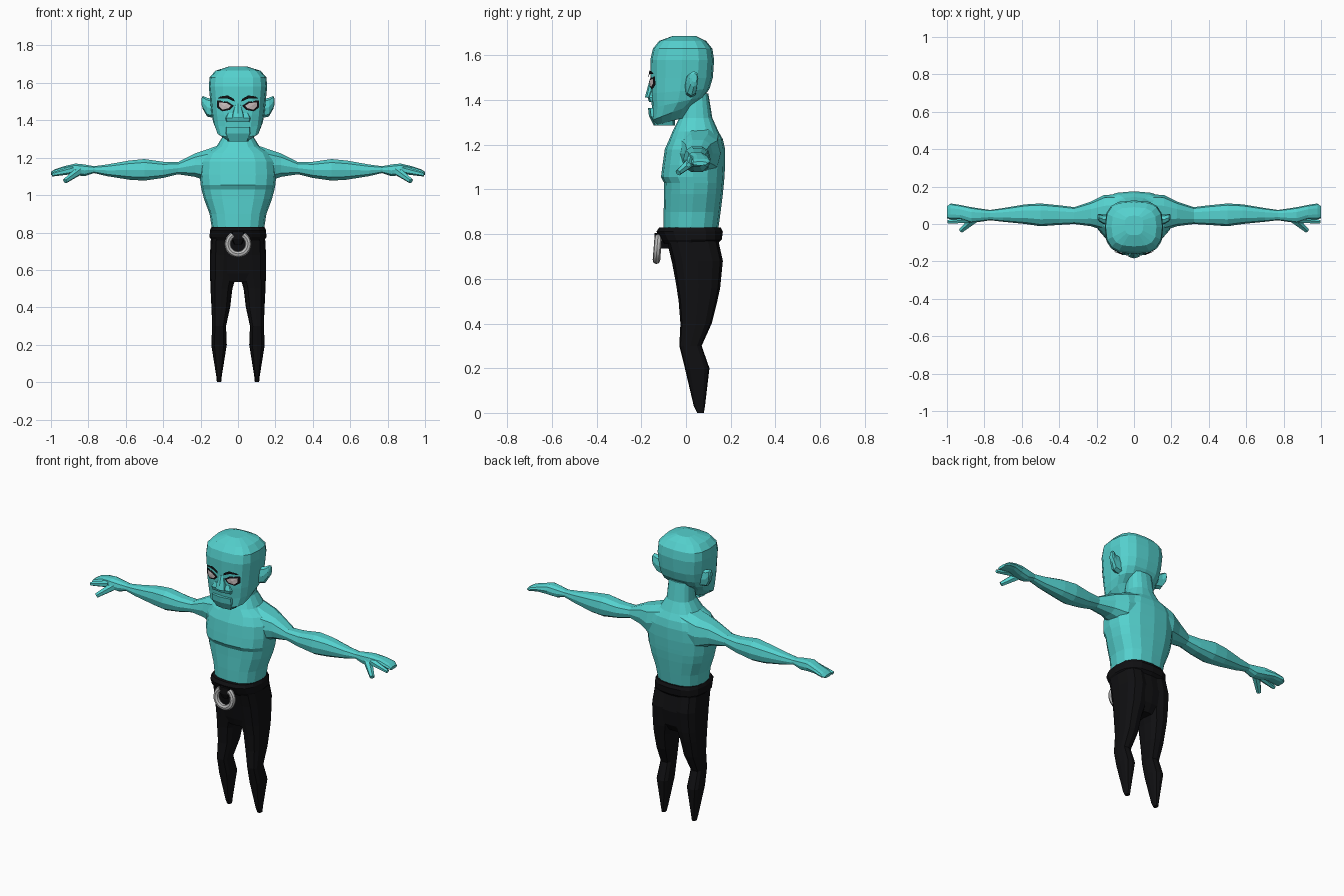
import bpy, bmesh, math
from mathutils import Vector
from mathutils.bvhtree import BVHTree

if "Cube" in bpy.data.objects:
    bpy.data.objects.remove(bpy.data.objects["Cube"])


def material(name, r, g, b):
    m = bpy.data.materials.new(name)
    m.use_nodes = True
    m.diffuse_color = (r, g, b, 1)
    m.node_tree.nodes["Principled BSDF"].inputs["Base Color"].default_value = (r, g, b, 1)
    return m


SKIN = material("teal skin", 0.09, 0.64, 0.62)
BLACK = material("black cloth", 0.005, 0.005, 0.006)
METAL = material("grey metal", 0.5, 0.5, 0.5)
EYE = material("eye white", 0.6, 0.52, 0.52)


def finish(bm, name, mat):
    bmesh.ops.recalc_face_normals(bm, faces=bm.faces)
    me = bpy.data.meshes.new(name)
    bm.to_mesh(me)
    bm.free()
    me.materials.append(mat)
    ob = bpy.data.objects.new(name, me)
    bpy.context.collection.objects.link(ob)
    return ob


def loft(name, rows, mat, axis="z", side=1, n=12, power=0.8):
    """Rows are (position, a_min, a_max, b_min, b_max, tilt); a, b are the other axes."""
    bm = bmesh.new()
    rings = []
    for pos, a0, a1, b0, b1, *tilt in rows:
        ring = []
        for i in range(n):
            t = math.tau * i / n
            u, v = [math.copysign(abs(f) ** power if abs(f) > 1e-6 else 0, f)
                    for f in (math.cos(t), math.sin(t))]
            a = (a0 + a1 + u * (a1 - a0)) / 2
            b = (b0 + b1 + v * (b1 - b0)) / 2
            p = pos + (tilt[0] * v if tilt else 0)
            co = (side * a, b, p) if axis == "z" else (side * p, a, b)
            ring.append(bm.verts.new(co))
        rings.append(ring)
    for lo, hi in zip(rings, rings[1:]):
        for i in range(n):
            j = (i + 1) % n
            bm.faces.new((lo[i], lo[j], hi[j], hi[i]))
    bm.faces.new(rings[0])
    bm.faces.new(rings[-1])
    return finish(bm, name, mat)


def tapered(rows):
    """Expand (z, half_width, y_front, y_back, tilt) rows centred on x = 0."""
    return [(z, -w, w, *rest) for z, w, *rest in rows]


def stick(name, start, end, r0, r1, mat):
    """Faceted finger between two points."""
    a, b = Vector(start), Vector(end)
    bm = bmesh.new()
    bmesh.ops.create_cone(bm, cap_ends=True, segments=6, radius1=r0, radius2=r1,
                          depth=(b - a).length)
    bmesh.ops.rotate(bm, verts=bm.verts, matrix=(b - a).to_track_quat("Z", "Y").to_matrix())
    bmesh.ops.translate(bm, verts=bm.verts, vec=(a + b) / 2)
    return finish(bm, name, mat)


# Torso and neck, with a chest shelf
loft("torso", tapered([
    (0.79, 0.135, -0.10, 0.14), (0.90, 0.152, -0.10, 0.155), (0.98, 0.182, -0.098, 0.165),
    (1.03, 0.195, -0.098, 0.17), (1.055, 0.2, -0.112, 0.172), (1.11, 0.205, -0.105, 0.175),
    (1.18, 0.2, -0.095, 0.175), (1.225, 0.175, -0.075, 0.165), (1.26, 0.115, -0.06, 0.145),
    (1.32, 0.078, -0.03, 0.118), (1.43, 0.07, -0.01, 0.1)]), SKIN, n=16)

# Head: jaw tilts up towards the nape
head = loft("head", tapered([
    (1.305, 0.065, -0.14, 0.0, 0.018), (1.345, 0.115, -0.152, 0.03, 0.035),
    (1.39, 0.133, -0.152, 0.08, 0.025), (1.44, 0.142, -0.158, 0.105, 0.01),
    (1.50, 0.148, -0.16, 0.12), (1.58, 0.156, -0.16, 0.126), (1.63, 0.152, -0.148, 0.118),
    (1.665, 0.12, -0.12, 0.09), (1.687, 0.05, -0.06, 0.045)]), SKIN, n=16, power=0.68)

# Nose, upper lip and chin
loft("nose", tapered([(1.412, 0.035, -0.184, -0.1), (1.435, 0.032, -0.178, -0.1),
                      (1.49, 0.015, -0.163, -0.1)]), SKIN, n=8, power=0.6)
loft("upper_lip", tapered([(1.392, 0.07, -0.165, -0.08), (1.412, 0.075, -0.172, -0.08),
                           (1.44, 0.06, -0.162, -0.08)]), SKIN, n=8, power=0.5)
loft("chin", tapered([(1.287, 0.055, -0.145, -0.05), (1.33, 0.075, -0.166, -0.05),
                      (1.365, 0.072, -0.17, -0.05)]), SKIN, n=8, power=0.5)

# Face markings laid onto the head surface
tree = BVHTree.FromPolygons([v.co for v in head.data.vertices],
                            [p.vertices for p in head.data.polygons])


def face_plate(name, outline, side, lift, mat):
    bm = bmesh.new()

    def on_face(x, z):
        hit = tree.ray_cast(Vector((side * x, -1, z)), Vector((0, 1, 0)))[0]
        return bm.verts.new((side * x, hit.y - lift, z))

    pts = [on_face(*p) for p in outline]
    mid = on_face(*[sum(c) / len(outline) for c in zip(*outline)])
    for a, b in zip(pts, pts[1:] + pts[:1]):
        bm.faces.new((a, b, mid) if side < 0 else (b, a, mid))
    me = bpy.data.meshes.new(name)
    bm.to_mesh(me)
    bm.free()
    me.materials.append(mat)
    bpy.context.collection.objects.link(bpy.data.objects.new(name, me))


for side, label in ((1, "left"), (-1, "right")):
    face_plate(label + "_eye_outline", [(0.022, 1.478), (0.055, 1.5), (0.112, 1.507),
               (0.112, 1.468), (0.085, 1.448), (0.045, 1.455)], side, 0.005, BLACK)
    face_plate(label + "_eye", [(0.038, 1.478), (0.06, 1.492), (0.102, 1.496),
               (0.1, 1.472), (0.082, 1.457), (0.05, 1.464)], side, 0.009, EYE)
    face_plate(label + "_brow", [(0.018, 1.5), (0.05, 1.517), (0.11, 1.516),
               (0.095, 1.527), (0.055, 1.533), (0.022, 1.514)], side, 0.009, BLACK)

    # Ear
    loft(label + "_ear", [(0.12, -0.01, 0.05, 1.41, 1.51), (0.165, 0.0, 0.05, 1.42, 1.52),
         (0.188, 0.015, 0.055, 1.46, 1.53), (0.194, 0.025, 0.05, 1.48, 1.52)],
         SKIN, "x", side, 8)

    # Arm from shoulder to mitten-like hand
    loft(label + "_arm", [
        (0.06, -0.03, 0.16, 1.08, 1.285), (0.16, -0.035, 0.155, 1.07, 1.25),
        (0.23, -0.012, 0.12, 1.095, 1.225), (0.32, 0.0, 0.09, 1.11, 1.178),
        (0.40, -0.005, 0.1, 1.09, 1.18), (0.50, -0.012, 0.11, 1.075, 1.195),
        (0.58, 0.0, 0.105, 1.08, 1.187), (0.70, 0.012, 0.085, 1.1, 1.165),
        (0.77, 0.02, 0.075, 1.117, 1.155), (0.82, 0.012, 0.082, 1.1, 1.165),
        (0.87, 0.005, 0.09, 1.105, 1.17), (0.93, 0.025, 0.102, 1.115, 1.155),
        (0.98, 0.025, 0.11, 1.11, 1.138), (1.0, 0.03, 0.095, 1.108, 1.125)], SKIN, "x", side, 10)
    stick(label + "_thumb", (side * 0.85, 0.03, 1.13), (side * 0.925, -0.035, 1.075),
          0.025, 0.014, SKIN)
    stick(label + "_finger", (side * 0.88, 0.025, 1.135), (side * 0.995, 0.012, 1.11),
          0.022, 0.011, SKIN)

    # Trouser leg tapering to a narrow foot
    loft(label + "_leg", [
        (0.0, 0.09, 0.113, 0.05, 0.08), (0.03, 0.087, 0.116, 0.035, 0.085),
        (0.2, 0.06, 0.143, -0.005, 0.105), (0.3, 0.064, 0.138, -0.03, 0.07),
        (0.4, 0.042, 0.142, -0.025, 0.115), (0.5, 0.03, 0.147, -0.033, 0.14),
        (0.56, 0.012, 0.149, -0.042, 0.153), (0.68, 0.0, 0.15, -0.062, 0.165),
        (0.77, 0.0, 0.145, -0.085, 0.145)], BLACK, "z", side, 12, 0.75)

# Trouser seat and belt
loft("trouser_seat", tapered([
    (0.535, 0.08, -0.03, 0.12), (0.58, 0.14, -0.045, 0.15), (0.67, 0.148, -0.062, 0.162),
    (0.78, 0.143, -0.088, 0.14)]), BLACK, n=16, power=0.75)
loft("belt", tapered([
    (0.757, 0.14, -0.1, 0.142), (0.775, 0.152, -0.113, 0.16), (0.812, 0.15, -0.132, 0.165),
    (0.83, 0.142, -0.12, 0.155)]), BLACK, n=16, power=0.75)
loft("belt_loop", tapered([(0.735, 0.02, -0.13, -0.07), (0.765, 0.034, -0.142, -0.07),
                           (0.805, 0.034, -0.142, -0.07)]), BLACK, n=8, power=0.5)

# Open metal ring hanging from the belt
curve = bpy.data.curves.new("belt_ring", "CURVE")
curve.dimensions = "3D"
curve.bevel_depth = 0.017
curve.bevel_resolution = 2
curve.use_fill_caps = True
line = curve.splines.new("POLY")
steps = 20
line.points.add(steps)
for i, p in enumerate(line.points):
    t = math.radians(30 + 300 * i / steps)
    p.co = (0.055 * math.sin(t), -0.128 + 0.08 * (math.cos(t) * 0.055),
            0.738 + 0.055 * math.cos(t), 1)
curve.materials.append(METAL)
ring = bpy.data.objects.new("belt_ring", curve)
bpy.context.collection.objects.link(ring)
bpy.ops.object.select_all(action="DESELECT")
ring.select_set(True)
bpy.context.view_layer.objects.active = ring
bpy.ops.object.convert(target="MESH")
bpy.ops.object.shade_smooth_by_angle()
